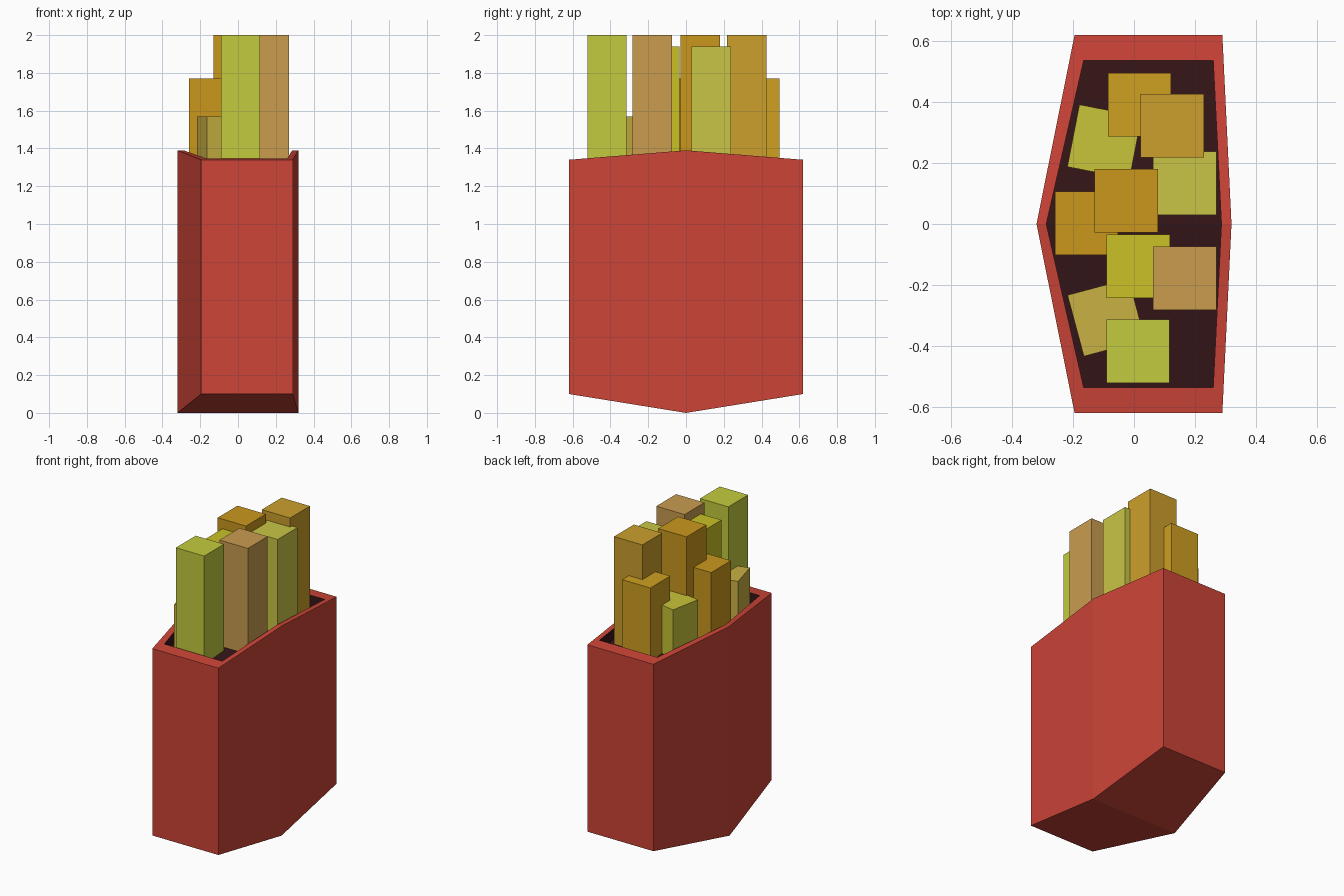
import bpy, bmesh
from math import radians
from mathutils import Matrix

if "Cube" in bpy.data.objects:
    bpy.data.objects.remove(bpy.data.objects["Cube"])


def material(name, rgb):
    # 0-255 display colour to linear
    mat = bpy.data.materials.new(name)
    mat.diffuse_color = [(c / 255) ** 2.2 for c in rgb] + [1]
    mat.use_nodes = True
    mat.node_tree.nodes["Principled BSDF"].inputs["Base Color"].default_value = mat.diffuse_color
    return mat


def add_object(name, bm, *mats):
    bmesh.ops.recalc_face_normals(bm, faces=bm.faces)
    mesh = bpy.data.meshes.new(name)
    bm.to_mesh(mesh)
    bm.free()
    for mat in mats:
        mesh.materials.append(mat)
    obj = bpy.data.objects.new(name, mesh)
    bpy.context.collection.objects.link(obj)


# Carton: six-sided rings, bent along the middle line y = 0
OUTER = [(-0.195, -0.62), (0.29, -0.62), (0.32, 0), (0.29, 0.62), (-0.195, 0.62), (-0.32, 0)]
INNER = [(-0.165, -0.537), (0.26, -0.537), (0.287, 0), (0.26, 0.537), (-0.165, 0.537), (-0.288, 0)]
TOP, SLOPE = 1.39, 0.05 / 0.62
DEPTH = 0.07

bm = bmesh.new()


def ring(outline, z, slope):
    return [bm.verts.new((x, y, z + slope * abs(y))) for x, y in outline]


rings = [ring(OUTER, 0, 0.1 / 0.62), ring(OUTER, TOP, -SLOPE),
         ring(INNER, TOP, -SLOPE), ring(INNER, TOP - DEPTH, -SLOPE)]
for level, (a, b) in enumerate(zip(rings, rings[1:])):
    for i in range(6):
        j = (i + 1) % 6
        face = bm.faces.new((a[i], a[j], b[j], b[i]))
        face.material_index = int(level == 2)
# Underside and inner floor, each folded along the middle
for r, index in ((rings[0], 0), (rings[3], 1)):
    for half in ((0, 1, 2, 5), (2, 3, 4, 5)):
        bm.faces.new([r[i] for i in half]).material_index = index
add_object("carton", bm, material("carton_red", (203, 70, 58)),
           material("carton_inside", (56, 28, 30)))

# Fries: centre x, centre y, top z, turn in degrees, colour
WIDTH, BASE = 0.208, 1.2
FRIES = [
    (0.018, 0.392, 1.77, 0, (205, 158, 38)),
    (0.126, 0.322, 2.00, 0, (203, 158, 48)),
    (0.166, 0.134, 1.94, 0, (200, 196, 72)),
    (-0.097, 0.270, 1.61, -11, (200, 195, 60)),
    (-0.156, 0.003, 1.77, 0, (200, 150, 34)),
    (-0.026, 0.076, 2.00, 0, (200, 150, 34)),
    (0.014, -0.139, 1.94, 0, (200, 192, 42)),
    (0.166, -0.178, 2.00, 0, (200, 155, 80)),
    (-0.091, -0.307, 1.57, 15, (200, 175, 68)),
    (0.013, -0.418, 2.00, 0, (194, 202, 64)),
]
for n, (x, y, top, turn, rgb) in enumerate(FRIES, 1):
    bm = bmesh.new()
    matrix = (Matrix.Translation((x, y, (top + BASE) / 2))
              @ Matrix.Rotation(radians(turn), 4, 'Z')
              @ Matrix.Diagonal((WIDTH, WIDTH, top - BASE, 1)))
    bmesh.ops.create_cube(bm, size=1, matrix=matrix)
    add_object(f"fry_{n}", bm, material(f"fry_{n}_colour", rgb))
